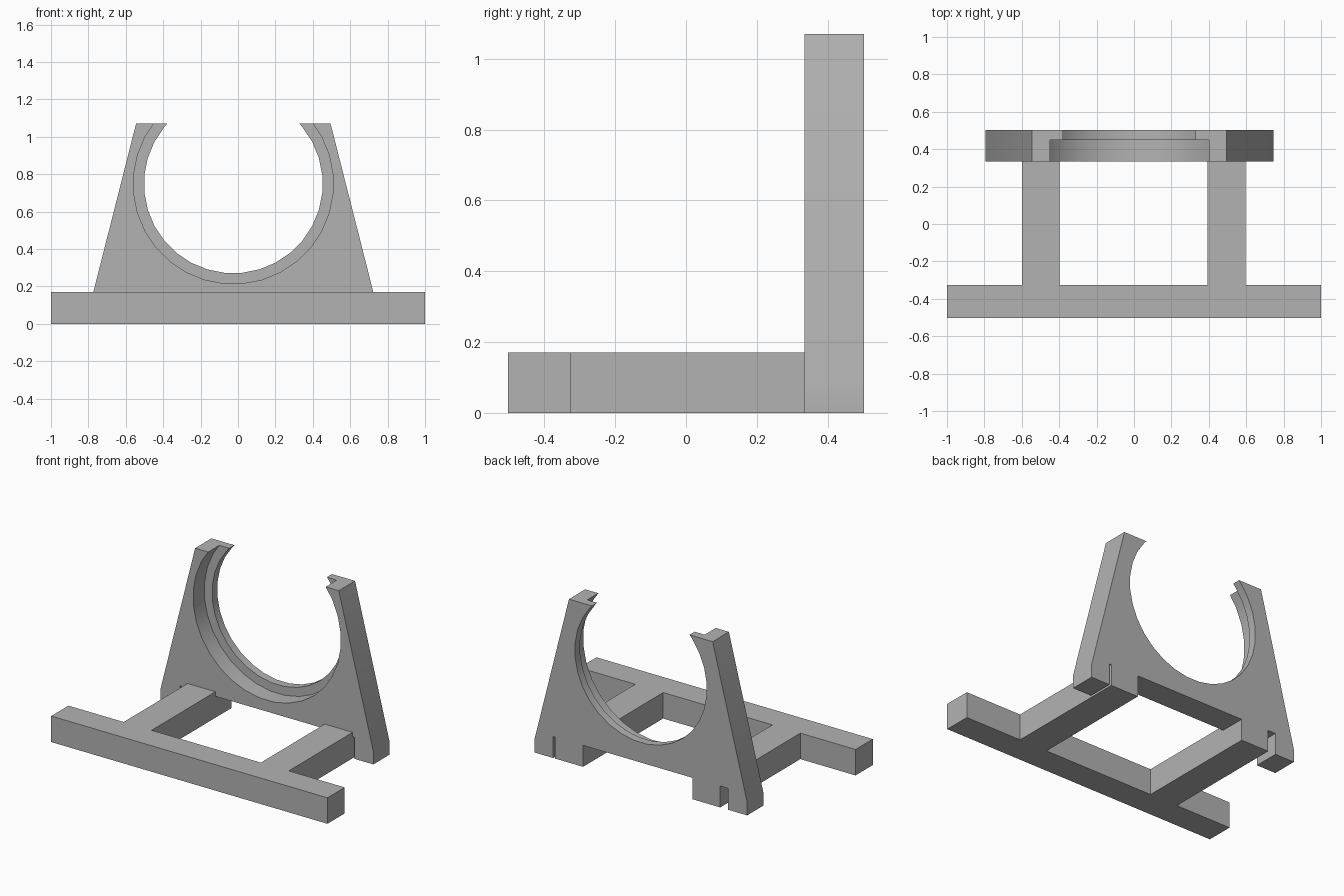
import bpy
import bmesh
from math import sin, cos, pi, acos, radians

cube = bpy.data.objects.get("Cube")
if cube:
    bpy.data.objects.remove(cube, do_unlink=True)

grey = bpy.data.materials.new("plain grey")
grey.use_nodes = True
colour = (0.45, 0.45, 0.45, 1)
grey.diffuse_color = colour
grey.node_tree.nodes["Principled BSDF"].inputs["Base Color"].default_value = colour

CX, CZ = -0.025, 0.748           # centre of the round opening
TOP, BASE = 1.07, 0.17
FRONT, STEP, BACK = 0.335, 0.45, 0.503
SEGMENTS = 32


def prism(name, outline, offset):
    """Closed outline extruded along an offset vector."""
    bm = bmesh.new()
    face = bm.faces.new([bm.verts.new(p) for p in outline])
    new = bmesh.ops.extrude_face_region(bm, geom=[face])["geom"]
    verts = [g for g in new if isinstance(g, bmesh.types.BMVert)]
    bmesh.ops.translate(bm, verts=verts, vec=offset)
    bmesh.ops.recalc_face_normals(bm, faces=bm.faces)
    mesh = bpy.data.meshes.new(name)
    bm.to_mesh(mesh)
    bm.free()
    obj = bpy.data.objects.new(name, mesh)
    bpy.context.collection.objects.link(obj)
    mesh.materials.append(grey)
    return obj


def circle(radius):
    """Circle points going from the top, down the +x side and round."""
    angles = [(i + 0.5) * 2 * pi / SEGMENTS for i in range(SEGMENTS)]
    return [(CX + radius * sin(a), CZ + radius * cos(a)) for a in angles]


# Base frame: a long front bar with two rails running back
frame = [(-1, -BACK), (1, -BACK), (1, -0.325),
         (0.595, -0.325), (0.595, FRONT), (0.393, FRONT), (0.393, -0.325),
         (-0.398, -0.325), (-0.398, FRONT), (-0.6, FRONT), (-0.6, -0.325),
         (-1, -0.325)]
prism("base_frame", [(x, y, 0) for x, y in frame], (0, 0, BASE))

# Upright plate: open ring on sloping sides, with notched feet
radius, notch = 0.478, 0.14
half_gap = radius * sin(acos((TOP - CZ) / radius))
arc = [p for p in circle(radius) if p[1] < TOP - 0.005]
outer = [(CX - 0.52, TOP), (CX - 0.77, 0.085), (CX - 0.77, 0)]
feet = [(-0.655, 0), (-0.655, notch), (-0.6, notch), (-0.6, 0),
        (-0.398, 0), (-0.398, notch), (0.393, notch), (0.393, 0),
        (0.595, 0), (0.595, notch), (0.61, notch), (0.61, 0)]
right = [(2 * CX - x, z) for x, z in reversed(outer)]
profile = (outer + feet + right + [(CX + half_gap, TOP)] + arc
           + [(CX - half_gap, TOP)])
plate = prism("upright_plate", [(x, FRONT, z) for x, z in profile],
              (0, BACK - FRONT, 0))

# Wider seat sunk into the front of the opening
cutter = prism("seat_cutter", [(x, FRONT - 0.1, z) for x, z in circle(0.535)],
               (0, STEP - FRONT + 0.1, 0))
cutter.hide_render = True
cut = plate.modifiers.new("seat", "BOOLEAN")
cut.operation = "DIFFERENCE"
cut.solver = "EXACT"
cut.object = cutter
bpy.ops.object.select_all(action="DESELECT")
plate.select_set(True)
bpy.context.view_layer.objects.active = plate
bpy.ops.object.modifier_apply(modifier=cut.name)
bpy.data.objects.remove(cutter, do_unlink=True)
bpy.ops.object.shade_smooth_by_angle(angle=radians(30))
